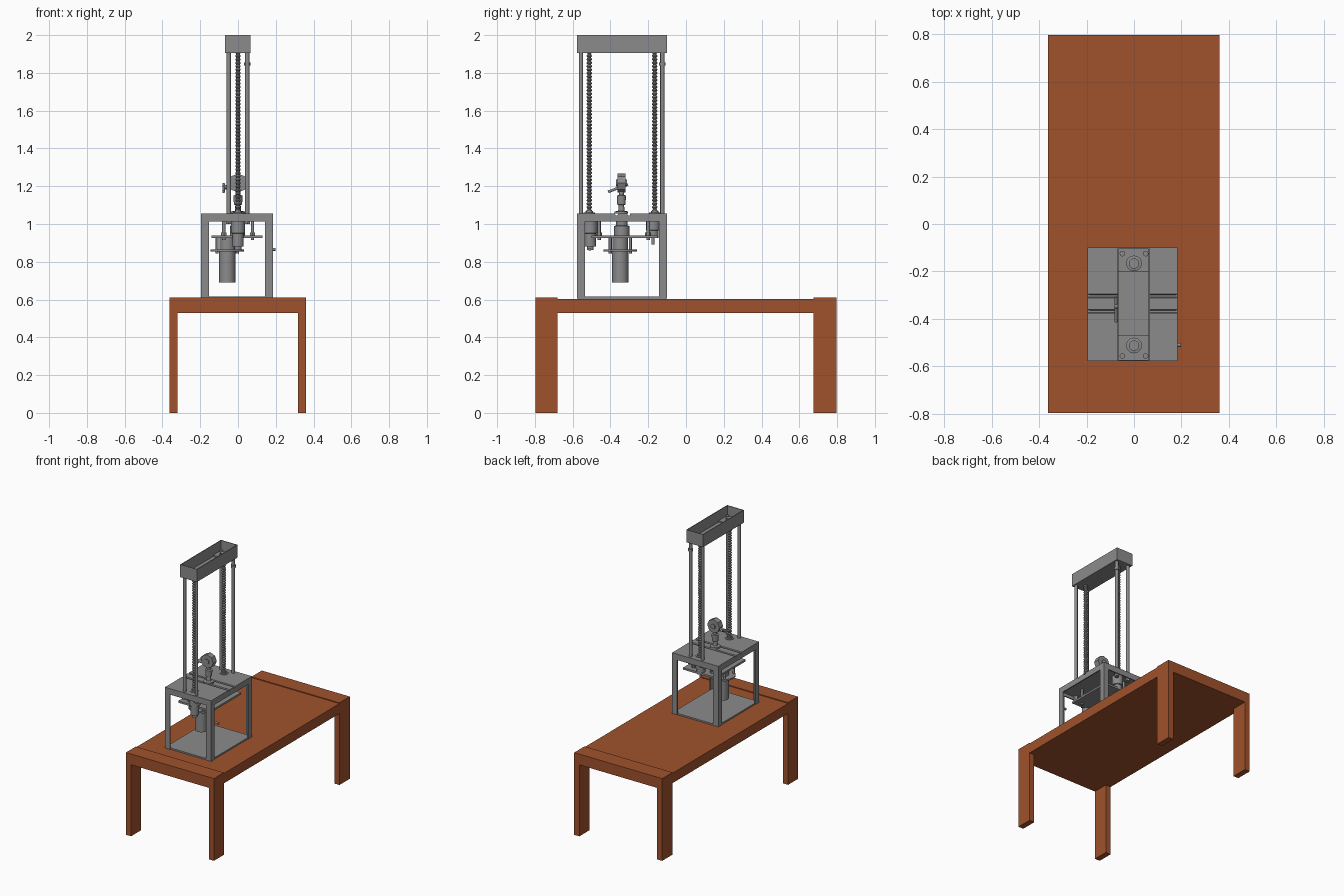
import bpy, bmesh, math
from mathutils import Vector

if "Cube" in bpy.data.objects:
    bpy.data.objects.remove(bpy.data.objects["Cube"])


def material(name, rgb):
    m = bpy.data.materials.new(name)
    m.diffuse_color = (*rgb, 1)
    m.use_nodes = True
    m.node_tree.nodes["Principled BSDF"].inputs["Base Color"].default_value = m.diffuse_color
    return m


WOOD = material("sienna wood", (0.352, 0.084, 0.026))
STEEL = material("grey steel", (0.26, 0.26, 0.26))


def finish(name, bm, mat, smooth=False):
    bmesh.ops.recalc_face_normals(bm, faces=bm.faces)
    me = bpy.data.meshes.new(name)
    bm.to_mesh(me)
    bm.free()
    me.materials.append(mat)
    ob = bpy.data.objects.new(name, me)
    bpy.context.collection.objects.link(ob)
    if smooth:
        bpy.ops.object.select_all(action='DESELECT')
        ob.select_set(True)
        bpy.context.view_layer.objects.active = ob
        bpy.ops.object.shade_smooth_by_angle(angle=math.radians(35))
    return ob


def box(name, x, y, z, mat=STEEL):
    bm = bmesh.new()
    bmesh.ops.create_cube(bm, size=1)
    for v in bm.verts:
        v.co = Vector([(r[0] + r[1]) / 2 + c * (r[1] - r[0]) for c, r in zip(v.co, (x, y, z))])
    return finish(name, bm, mat)


def prism(name, pts, axis, lo, hi, mat=STEEL):
    """Extrude a closed outline along 'x' or 'z'."""
    bm = bmesh.new()
    put = (lambda p, h: (h, *p)) if axis == 'x' else (lambda p, h: (*p, h))
    f = bm.faces.new([bm.verts.new(put(p, lo)) for p in pts])
    ext = bmesh.ops.extrude_face_region(bm, geom=[f])['geom']
    d = Vector((hi - lo, 0, 0)) if axis == 'x' else Vector((0, 0, hi - lo))
    bmesh.ops.translate(bm, vec=d, verts=[g for g in ext if isinstance(g, bmesh.types.BMVert)])
    return finish(name, bm, mat)


def lathe(name, x, y, profile, n=20):
    """Turn (radius, z) points around a vertical axis, with caps."""
    bm = bmesh.new()
    rings = [[bm.verts.new((x + r * math.cos(2 * math.pi * i / n), y + r * math.sin(2 * math.pi * i / n), z))
              for i in range(n)] for r, z in profile]
    for a, b in zip(rings, rings[1:]):
        for i in range(n):
            bm.faces.new((a[i], a[(i + 1) % n], b[(i + 1) % n], b[i]))
    bm.faces.new(rings[0])
    bm.faces.new(rings[-1])
    return finish(name, bm, STEEL, True)


def rod(name, a, b, r, n=16):
    """Cylinder between two points."""
    a, b = Vector(a), Vector(b)
    bm = bmesh.new()
    bmesh.ops.create_cone(bm, cap_ends=True, segments=n, radius1=r, radius2=r, depth=(b - a).length)
    q = (b - a).to_track_quat('Z', 'Y')
    for v in bm.verts:
        v.co = q @ v.co + (a + b) / 2
    return finish(name, bm, STEEL, n > 8)


# Table: top, raised end boards and four plank legs
box("table_top", (-.362, .36), (-.68, .675), (.53, .604), WOOD)
for end, y in (("front", (-.796, -.68)), ("back", (.675, .796))):
    box(end + "_end_board", (-.362, .36), y, (.53, .61), WOOD)
    for side, x in (("left", (-.362, -.32)), ("right", (.318, .36))):
        box(f"{end}_{side}_leg", x, y, (0, .53), WOOD)

# Frame: base sheet, angle-iron posts, rim and grooved top plate
X0, X1, Y0, Y1 = -.195, .184, -.578, -.1
box("base_sheet", (X0 + .005, X1 - .005), (Y0 + .005, Y1 - .005), (.604, .615))
for i, (cx, cy, sx, sy) in enumerate([(X0, Y0, 1, 1), (X1, Y0, -1, 1), (X0, Y1, 1, -1), (X1, Y1, -1, -1)]):
    L = [(0, 0), (.042, 0), (.042, .008), (.008, .008), (.008, .042), (0, .042)]
    prism(f"angle_post_{i}", [(cx + sx * u, cy + sy * v) for u, v in L], 'z', .606, 1.03)
for side, x in (("left", (X0, X0 + .008)), ("right", (X1 - .008, X1))):
    box(side + "_rim", x, (Y0, Y1), (1.012, 1.045))
for side, y in (("front", (Y0, Y0 + .008)), ("back", (Y1 - .008, Y1))):
    box(side + "_rim", (X0, X1), y, (1.012, 1.045))
top = [(Y0, 1.035), (Y1, 1.035), (Y1, 1.056)]
for g in (-.303, -.368):
    top += [(g + .008, 1.056), (g + .004, 1.042), (g - .004, 1.042), (g - .008, 1.056)]
prism("grooved_top_plate", top + [(Y0, 1.056)], 'x', X0, X1)
rod("side_knob", (X1 - .005, -.51, .866), (.198, -.51, .866), .008)

# Crown: open tray with bearing plates
CX0, CX1 = -.07, .067
box("crown_floor", (CX0, CX1), (Y0, Y1), (1.906, 1.916))
for side, x in (("left", (CX0, CX0 + .005)), ("right", (CX1 - .005, CX1))):
    box(f"crown_{side}_wall", x, (Y0, Y1), (1.906, 2))
for side, y, plate in (("front", (Y0, Y0 + .005), (Y0 + .005, -.47)), ("back", (Y1 - .005, Y1), (-.2, Y1 - .005))):
    box(f"crown_{side}_wall", (CX0, CX1), y, (1.906, 2))
    box(f"crown_{side}_bearing_plate", (CX0 + .005, CX1 - .005), plate, (1.916, 1.926))

# Guide rods and threaded screws with their nuts
for end, yr, ys in (("front", -.556, -.512), ("back", -.125, -.166)):
    for side, x in (("left", -.049), ("right", .049)):
        rod(f"{end}_{side}_guide_rod", (x, yr, 1.0), (x, yr, 1.935), .0115)
        rod(f"{end}_{side}_rod_nut", (x, yr, 1.0), (x, yr, 1.04), .017, 6)
    thread = []
    for k in range(52):
        z = .99 + k * .0182
        thread += [(.0095, z), (.0145, z + .006), (.0145, z + .010), (.0095, z + .016)]
    lathe(end + "_lead_screw", 0, ys, thread, 14)
    lathe(end + "_screw_bearing", 0, ys, [(.033, 1.926), (.033, 1.936), (.022, 1.938), (.022, 1.95)])
    lathe(end + "_screw_collar", 0, ys, [(.03, 1.05), (.03, 1.06), (.02, 1.062), (.02, 1.068)])
lathe("stop_collar", .049, -.125, [(.017, 1.838), (.017, 1.856)])

# Screw drives hanging under the top plate
lathe("front_screw_drive", 0, -.507, [(.018, .862), (.018, .88), (.03, .882), (.03, .95), (.038, .952), (.038, 1.04)])
lathe("back_screw_drive", 0, -.175, [(.008, .892), (.008, .925), (.03, .926), (.03, .965), (.038, .967), (.038, 1.04)])

# Carrier plate on hangers
box("carrier_plate", (-.14, .13), (-.5, -.15), (.926, .94))
for x in (-.075, .077):
    for y in (-.46, -.2):
        rod("plate_hanger", (x, y, .915), (x, y, 1.04), .009)
        rod("hanger_nut", (x, y, .94), (x, y, .955), .016, 6)
lathe("spindle_housing", -.003, -.34, [(.04, .94), (.04, .99), (.03, .992), (.03, 1.036)])

# Motor with round flange and standoffs
MX, MY = -.057, -.348
lathe("motor_flange", MX, MY, [(.088, .855), (.088, .866)], 32)
lathe("motor_body", MX, MY, [(.043, .69), (.043, .855)], 24)
lathe("motor_gearbox", MX, MY, [(.042, .866), (.042, .926)], 24)
for i in range(4):
    a = math.pi / 4 + i * math.pi / 2
    x, y = MX + .075 * math.cos(a), MY + .075 * math.sin(a)
    rod("motor_standoff", (x, y, .845), (x, y, .93), .008)

# Clamp above the plate: stem, round head and tilted lever
lathe("clamp_stem", 0, -.342, [(.036, 1.056), (.036, 1.066), (.017, 1.07), (.014, 1.1), (.022, 1.104),
                                (.024, 1.15), (.014, 1.154), (.014, 1.185)])
rod("clamp_head", (0, -.363, 1.217), (0, -.32, 1.217), .05, 8)
rod("clamp_head_boss", (0, -.37, 1.217), (0, -.312, 1.217), .018)
rod("lever_hub", (-.082, -.345, 1.195), (-.03, -.345, 1.195), .012)
rod("clamp_lever", (-.076, -.412, 1.17), (-.076, -.308, 1.211), .007)
